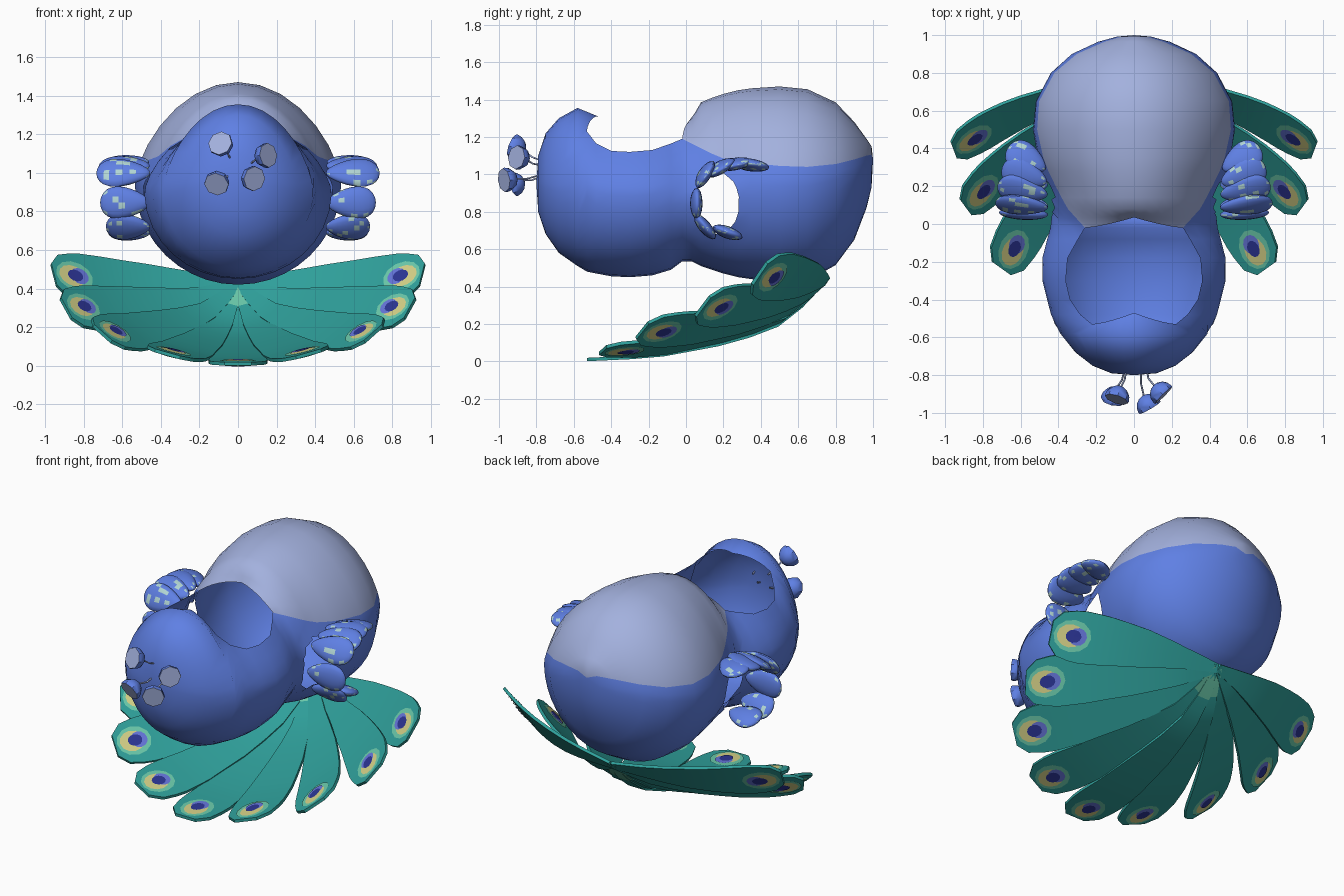
import bpy, bmesh, math, random
from math import sin, cos, pi, radians
from mathutils import Vector, Matrix

cube = bpy.data.objects.get("Cube")
if cube:
    bpy.data.objects.remove(cube)
random.seed(4)


def material(name, hex_code):
    rgb = [int(hex_code[i:i + 2], 16) / 255 for i in range(0, 6, 2)]
    lin = [((c + 0.055) / 1.055) ** 2.4 for c in rgb] + [1]
    m = bpy.data.materials.new(name)
    m.use_nodes = True
    m.diffuse_color = lin
    m.node_tree.nodes["Principled BSDF"].inputs["Base Color"].default_value = lin
    return m


BLUE = material("body blue", "5f80e4")
SILVER = material("silver blue", "a3b1de")
TEAL = material("feather teal", "2fa09b")
MINT = material("eye mint", "6ccbac")
YELLOW = material("eye yellow", "d6d288")
VIOLET = material("eye violet", "6676dc")
NAVY = material("eye navy", "2c3596")
SPOT = material("pale spot", "b2d6d4")


def finish(bm, name, mats, angle=40):
    mesh = bpy.data.meshes.new(name)
    bm.to_mesh(mesh)
    bm.free()
    ob = bpy.data.objects.new(name, mesh)
    bpy.context.collection.objects.link(ob)
    for m in mats:
        mesh.materials.append(m)
    if angle:
        bpy.ops.object.select_all(action='DESELECT')
        bpy.context.view_layer.objects.active = ob
        ob.select_set(True)
        bpy.ops.object.shade_smooth_by_angle(angle=radians(angle))
    return ob


def lerp_table(table, t):
    for (a, va), (b, vb) in zip(table, table[1:]):
        if t <= b:
            return va + (vb - va) * (t - a) / (b - a)
    return table[-1][1]


# Body shell: rings of (y, half width, middle z, bottom z, top z, colour or rim z)
RINGS = [(-.79, .12, .95, .80, 1.10, 1.00), (-.75, .22, .94, .68, 1.22, 1.03),
         (-.68, .31, .92, .58, 1.30, 1.05), (-.58, .39, .91, .51, 1.355, 1.10),
         (-.53, .42, .91, .48, 1.31, 1.23), (-.48, .44, .90, .47, 1.28, 1.165),
         (-.40, .46, .90, .455, 1.28, 1.125), (-.30, .485, .90, .45, 1.28, 1.12),
         (-.18, .485, .90, .46, 1.28, 1.13), (-.08, .46, .90, .49, 1.28, 1.165),
         (-.02, .445, .88, .535, 1.29, 1.19), (.03, .435, .88, .535, 1.33, 1.165),
         (.08, .435, .90, .51, 1.385, 1.14), (.14, .445, .91, .49, 1.41, 1.11),
         (.20, .46, .92, .47, 1.43, 1.085), (.28, .49, .93, .45, 1.45, 1.07),
         (.35, .51, .94, .44, 1.46, 1.06), (.50, .535, .95, .42, 1.47, 1.045),
         (.65, .52, .96, .43, 1.455, 1.04), (.80, .44, .98, .515, 1.385, 1.055),
         (.90, .33, 1.0, .65, 1.28, 1.08), (.965, .19, 1.02, .82, 1.19, 1.1),
         (.992, .09, 1.04, .93, 1.15, 1.105)]
LOW, UP, PINCH = 12, 6, 1.35
FRONT_RIM, BACK_RIM = -.53, -.02
LIPS = {FRONT_RIM: .06, BACK_RIM: .055, .03: .02}      # rims bulge back at the middle


def ring_points(y, w, zc, bottom, top, zb):
    tb = math.asin(((zb - zc) / (top - zc)) ** (1 / PINCH))
    angles = [-pi / 2 + (tb + pi / 2) * i / LOW for i in range(LOW)]
    angles += [tb + (pi / 2 - tb) * i / UP for i in range(UP + 1)]
    half = []
    for i, t in enumerate(angles):
        s = sin(t)
        z = zc + (top - zc) * s ** PINCH if s > 0 else zc + (zc - bottom) * s
        lip = LIPS.get(y, 0) * max(0, (i - LOW) / UP) ** 1.5
        half.append(Vector((max(0, w * cos(t)), y + lip, z)))
    return half + [Vector((-p.x, p.y, p.z)) for p in half[-2:0:-1]]


bm = bmesh.new()
grid = [[bm.verts.new(p) for p in ring_points(*r)] for r in RINGS]
n = len(grid[0])
for a, b, ra, rb in zip(grid, grid[1:], RINGS, RINGS[1:]):
    for k in range(n):
        upper = LOW <= k < LOW + 2 * UP
        if upper and ra[0] >= FRONT_RIM and rb[0] <= BACK_RIM:
            continue                       # open top between hood and back
        j = (k + 1) % n
        f = bm.faces.new((a[k], a[j], b[j], b[k]))
        f.material_index = int(upper and ra[0] >= BACK_RIM)
for ring, tip in ((grid[0], (0, -.8, .95)), (grid[-1], (0, 1, 1.08))):
    pole = bm.verts.new(tip)
    for k in range(n):
        f = bm.faces.new((ring[k], ring[(k + 1) % n], pole))
        f.material_index = int(LOW <= k < LOW + 2 * UP and tip[1] > 0)
bmesh.ops.recalc_face_normals(bm, faces=bm.faces)
# Round openings through both sides, edged by the wings
HY, HZ, RY, RZ = .165, .845, .12, .17
hole = [f for f in bm.faces
        if ((f.calc_center_median().y - HY) / RY) ** 2
        + ((f.calc_center_median().z - HZ) / RZ) ** 2 < 1]
edge = {v for f in hole for v in f.verts if any(g not in hole for g in v.link_faces)}
bmesh.ops.delete(bm, geom=hole, context='FACES')
for v in edge:
    if v.is_valid:
        t = math.atan2((v.co.z - HZ) / RZ, (v.co.y - HY) / RY)
        v.co.y, v.co.z = HY + RY * cos(t), HZ + RZ * sin(t)
finish(bm, "body_shell", [BLUE, SILVER], 60)

# Wing feathers: flattened pods of (y, z, turn, half length, backward sweep)
PODS = [(.345, 1.05, -10, .115, .55), (.26, 1.055, 12, .125, .35), (.18, 1.035, 32, .135, .2),
        (.10, 1.0, 58, .14, .1), (.055, .845, 90, .13, .05), (.10, .72, 130, .115, .05),
        (.22, .69, 160, .11, .1)]
for side, label in ((1, "left"), (-1, "right")):
    for i, (y0, z0, turn, size, sweep) in enumerate(PODS):
        t = radians(turn)
        out = Vector((1, sweep, 0)).normalized()
        wide = Vector((0, cos(t), sin(t)))
        wide = (wide - out * wide.dot(out)).normalized()
        frame = Matrix((out, wide, out.cross(wide))).transposed()
        center = Vector((.455 + size, y0, z0))
        bm = bmesh.new()
        bmesh.ops.create_uvsphere(bm, u_segments=16, v_segments=12, radius=1)
        for v in bm.verts:
            x, y, z = v.co.z, v.co.y, v.co.x
            p = frame @ Vector((x * size, y * .08 * (1 + .35 * x), z * .033)) + center
            v.co = (p.x * side, p.y, p.z)
        for f in bm.faces:
            f.material_index = int(random.random() < .13)
        bmesh.ops.recalc_face_normals(bm, faces=bm.faces)
        finish(bm, f"{label}_wing_feather_{i + 1}", [BLUE, SPOT], 50)

# Tail: fan of nine broad feathers with eye markings
BASE = Vector((0, .75, .43))
DROP = [(0, 0), (.1, .32), (.2, .56), (.32, .7), (.45, .81), (.68, .94), (.82, .975), (1, 1)]
WIDTH = [(0, .025), (.2, .06), (.45, .11), (.7, .145), (.85, .155), (.95, .13), (1, .07)]
FAN = [(0, 1.28, .01, 0), (17, 1.25, .06, 15), (35.5, 1.21, .165, 36),
       (53.5, 1.11, .295, 47), (69.5, 1.02, .47, 54)]    # angle, length, tip z, tilt
EYES = [(MINT, 0, .108, .095), (YELLOW, .012, .078, .068),
        (VIOLET, -.03, .052, .052), (NAVY, -.005, .045, .038)]
EYE_INSET, BOW = .12, .07


def tail_feather(name, deg, length, tip_z, tilt, side):
    a, phi = radians(deg), radians(tilt)
    along = Vector((sin(a), -cos(a), 0))
    level = Vector((cos(a), sin(a), 0))
    across = level * cos(phi) + Vector((0, 0, sin(phi)))

    def place(rho, s, lift=0):
        d = rho ** 3 if tip_z > BASE.z else lerp_table(DROP, rho)
        p = BASE + along * rho * length + across * s
        p += level * BOW * sin(a) * sin(pi * rho)
        p.z += (tip_z - BASE.z) * d
        p += across.cross(along) * lift
        return Vector((p.x * side, p.y, p.z))

    rows = [0, .1, .15, .2, .32, .45, .58, .68, .75, .82, .88, .95, 1]
    bm = bmesh.new()
    layers = []
    for lift in (.009, -.009):
        layers.append([[bm.verts.new(place(r, lerp_table(WIDTH, r) * c, lift))
                        for c in (-1, 0, 1)] for r in rows])
    top, low = layers
    for i in range(len(rows) - 1):
        pale = int(deg < 20 and i == 0)
        for g in (top, low):
            for c in (0, 1):
                f = bm.faces.new((g[i][c], g[i][c + 1], g[i + 1][c + 1], g[i + 1][c]))
                f.material_index = pale
        for c in (0, 2):
            bm.faces.new((top[i][c], top[i + 1][c], low[i + 1][c], low[i][c]))
    for i in (0, -1):
        for c in (0, 1):
            bm.faces.new((top[i][c], top[i][c + 1], low[i][c + 1], low[i][c]))
    bmesh.ops.recalc_face_normals(bm, faces=bm.faces)
    finish(bm, name, [TEAL, MINT], 35)

    # Eye markings on both faces
    bm = bmesh.new()
    for layer, (_, shift, rl, rw) in enumerate(EYES):
        eye = length - EYE_INSET + shift
        for sign in (1, -1):
            lift = sign * (.0125 + .0018 * layer)
            mid = bm.verts.new(place(eye / length, 0, lift))
            rim = [bm.verts.new(place((eye + rl * cos(k * pi / 6)) / length,
                                      rw * sin(k * pi / 6), lift)) for k in range(12)]
            for k in range(12):
                pair = (rim[k], rim[(k + 1) % 12])
                f = bm.faces.new((mid,) + (pair if sign * side < 0 else pair[::-1]))
                f.material_index = layer
    finish(bm, name + "_eye", [e[0] for e in EYES], 0)


for i, spec in enumerate(FAN):
    for side, label in ((1, "left"), (-1, "right")):
        if i == 0 and side < 0:
            continue
        tail_feather("tail_feather_middle" if i == 0 else f"tail_feather_{label}_{i}",
                     *spec, side)

# Crest: bell tips with flat silver ends on thin curved stalks
CREST = [((-.09, -.92, 1.15), (-.3, -.9, .35)), ((.15, -.90, 1.09), (.7, -.7, .1)),
         ((.08, -.965, .97), (.5, -.85, -.1)), ((-.11, -.925, .945), (-.2, -.9, -.45))]
for i, (pos, aim) in enumerate(CREST):
    pos, aim = Vector(pos), Vector(aim).normalized()
    bm = bmesh.new()
    bmesh.ops.create_uvsphere(bm, u_segments=8, v_segments=8, radius=.066)
    cut = bmesh.ops.bisect_plane(bm, geom=bm.verts[:] + bm.edges[:] + bm.faces[:],
                                 plane_co=(0, 0, .01), plane_no=(0, 0, 1), clear_outer=True)
    rim = [e for e in cut["geom_cut"] if isinstance(e, bmesh.types.BMEdge)]
    for f in bmesh.ops.contextual_create(bm, geom=rim)["faces"]:
        f.material_index = 1
    bmesh.ops.recalc_face_normals(bm, faces=bm.faces)
    bm.transform(Matrix.Translation(pos) @ aim.to_track_quat('Z', 'Y').to_matrix().to_4x4())
    finish(bm, f"crest_tip_{i + 1}", [BLUE, SILVER], 40)

    curve = bpy.data.curves.new(f"crest_stalk_{i + 1}", 'CURVE')
    curve.dimensions = '3D'
    curve.bevel_depth = .005
    curve.bevel_resolution = 1
    spline = curve.splines.new('POLY')
    root = Vector((pos.x * .45, -.77, 1.02 + (pos.z - 1.02) * .4))
    end = pos - aim * .05
    path = [root, (root + end) / 2 + Vector((-pos.x * .1, 0, -.01)), end]
    spline.points.add(2)
    for p, co in zip(spline.points, path):
        p.co = (*co, 1)
    curve.materials.append(SILVER)
    bpy.context.collection.objects.link(bpy.data.objects.new(curve.name, curve))
